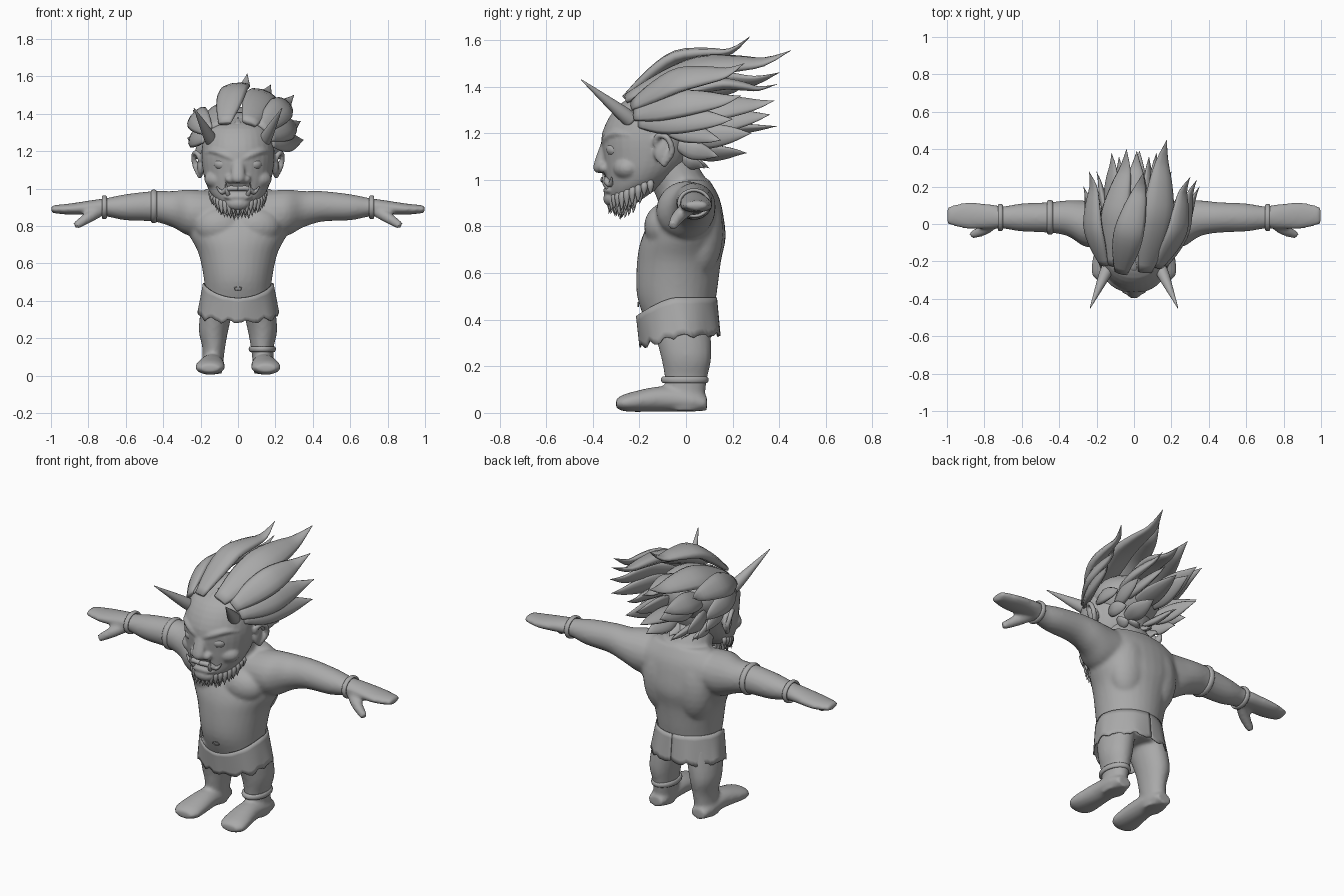
import bpy, bmesh, math, random
from mathutils import Vector, Matrix

if "Cube" in bpy.data.objects:
    bpy.data.objects.remove(bpy.data.objects["Cube"])
random.seed(4)
X, Y, Z = Vector((1, 0, 0)), Vector((0, 1, 0)), Vector((0, 0, 1))

grey = bpy.data.materials.new("clay_grey")
grey.use_nodes = True
grey.diffuse_color = (0.4, 0.4, 0.4, 1)
grey.node_tree.nodes["Principled BSDF"].inputs["Base Color"].default_value = grey.diffuse_color


def spline(points, steps):
    """Catmull-Rom resampling of tuples of any length."""
    points = [Vector(p) for p in points]
    padded = [points[0]] + points + [points[-1]]
    out = []
    for a, b, c, d in zip(padded, padded[1:], padded[2:], padded[3:]):
        for k in range(steps):
            t = k / steps
            out.append(b + (c - a) * t / 2 + (a * 2 - b * 5 + c * 4 - d) * t * t / 2
                       + (b * 3 - a - c * 3 + d) * t ** 3 / 2)
    return out + [points[-1]]


def loft(bm, path, u=None, v=None, up=Z, sides=20, steps=4):
    """Skin ellipses along a path of (x, y, z, half width, optional half depth)."""
    path = [tuple(p) + (p[3],) if len(p) == 4 else tuple(p) for p in path]
    path = [list(p) for p in resample(path, steps)]
    rings = []
    for i, p in enumerate(path):
        across, deep = u, v
        if u is None:
            ahead, behind = path[min(i + 1, len(path) - 1)], path[max(i - 1, 0)]
            tangent = Vector(ahead[:3]) - Vector(behind[:3])
            across = tangent.cross(up).normalized()
            deep = across.cross(tangent).normalized()
        ring = []
        for k in range(sides):
            angle = math.tau * k / sides
            ring.append(bm.verts.new(Vector(p[:3]) + across * max(p[3], .001) * math.cos(angle)
                                     + deep * max(p[4], .001) * math.sin(angle)))
        rings.append(ring)
    for ring, following in zip(rings, rings[1:]):
        for k in range(sides):
            n = (k + 1) % sides
            bm.faces.new((ring[k], ring[n], following[n], following[k]))
    bm.faces.new(rings[0])
    bm.faces.new(rings[-1])


resample = spline


def ball(bm, position, size):
    bmesh.ops.create_uvsphere(bm, u_segments=24, v_segments=14, radius=1,
                              matrix=Matrix.Translation(position) @ Matrix.Diagonal((*size, 1)))


def flip(path, s):
    return [(p[0] * s, *p[1:]) for p in path]


def finish(bm, name, voxel=0, smooth=4):
    bmesh.ops.recalc_face_normals(bm, faces=bm.faces)
    mesh = bpy.data.meshes.new(name)
    bm.to_mesh(mesh)
    bm.free()
    ob = bpy.data.objects.new(name, mesh)
    bpy.context.collection.objects.link(ob)
    mesh.materials.append(grey)
    mesh.shade_smooth()
    if voxel:
        fuse = ob.modifiers.new("Fuse", 'REMESH')
        fuse.mode, fuse.voxel_size, fuse.use_smooth_shade = 'VOXEL', voxel, True
        ob.modifiers.new("Soften", 'SMOOTH').iterations = smooth
    return ob


# Body: torso, neck, arms, legs and feet fused into one skin
bm = bmesh.new()
loft(bm, [(0, -.03, .36, .17, .13), (0, -.04, .5, .18, .17), (0, -.03, .65, .21, .18),
          (0, -.01, .75, .26, .18), (0, .01, .85, .29, .15), (0, .03, .93, .26, .11),
          (0, .03, 1, .17, .07)], X, Y, sides=32)
loft(bm, [(0, .02, .88, .15, .12), (0, -.04, 1, .13, .11), (0, -.1, 1.1, .12, .1)])
for s in (1, -1):
    ball(bm, (.1 * s, .06, .78), (.12, .1, .2))
    ball(bm, (.1 * s, -.09, .8), (.13, .09, .1))
    loft(bm, flip([(.1, 0, .87, .12, .11), (.25, 0, .87, .125), (.35, .03, .89, .097),
                   (.45, .035, .905, .082), (.6, .035, .9, .075, .07), (.7, .035, .9, .06, .05),
                   (.77, .04, .9, .066, .04), (.9, .045, .89, .07, .03),
                   (1, .045, .89, .045, .02)], s), Y, Z)
    loft(bm, flip([(.73, .02, .885, .03), (.8, -.03, .845, .03), (.87, -.06, .8, .02)], s))
    loft(bm, flip([(.1, -.03, .42, .09, .13), (.13, 0, .25, .08, .11), (.13, 0, .14, .06, .09),
                   (.14, 0, .01, .055, .075)], s), X, Y)
    loft(bm, flip([(.14, .09, .04, .045, .03), (.14, .03, .05, .06, .045), (.14, -.1, .06, .066, .055),
                   (.15, -.25, .045, .08, .04), (.15, -.3, .04, .05, .02)], s), X, Z)
finish(bm, "body", .011, 5)

# Head: skull, jaw, nose, brows, cheeks, lips and ears fused
bm = bmesh.new()
loft(bm, [(0, -.27, .9, .07, .06), (0, -.24, .95, .125, .1), (0, -.2, 1, .16, .145),
          (0, -.17, 1.08, .185), (0, -.155, 1.2, .195, .205), (0, -.135, 1.32, .165, .155),
          (0, -.09, 1.38, .08)], X, Y, sides=32)
loft(bm, [(0, -.34, 1.17, .03, .02), (0, -.37, 1.06, .038, .028), (0, -.36, 1.03, .025)], X, Y)
ball(bm, (0, -.33, .955), (.075, .025, .02))
ball(bm, (0, -.31, .92), (.065, .045, .04))
for s in (1, -1):
    ball(bm, (.04 * s, -.35, 1.05), (.028, .026, .023))
    ball(bm, (.095 * s, -.25, 1.05), (.085, .065, .055))
    loft(bm, flip([(.01, -.35, 1.15, .015), (.07, -.34, 1.18, .018), (.13, -.3, 1.2, .016),
                   (.17, -.24, 1.19, .01)], s))
    ball(bm, (.2 * s, -.1, 1.12), (.018, .038, .055))
    loft(bm, flip([(.2, -.13, 1.15, .014), (.22, -.12, 1.19, .014), (.236, -.08, 1.18, .014),
                   (.23, -.06, 1.12, .014), (.2, -.1, 1.06, .014)], s), up=X, sides=10)
finish(bm, "head", .008, 3)

# Eyeballs, horns, moustache and tusks
for s, side in ((1, "left"), (-1, "right")):
    bm = bmesh.new()
    ball(bm, (.085 * s, -.302, 1.13), (.044, .04, .034))
    finish(bm, side + "_eye")
    bm = bmesh.new()
    loft(bm, flip([(.14, -.235, 1.255, .034), (.165, -.29, 1.3, .029), (.235, -.45, 1.43, .002)], s))
    finish(bm, side + "_horn")
    bm = bmesh.new()
    loft(bm, flip([(0, -.355, 1, .013), (.05, -.347, 1, .015), (.085, -.325, .98, .012),
                   (.115, -.32, 1.01, .003)], s), sides=10)
    finish(bm, side + "_moustache")
    bm = bmesh.new()
    loft(bm, flip([(.05, -.33, .96, .012), (.06, -.35, .99, .01), (.066, -.355, 1.035, .001)], s),
         up=Y, sides=8)
    finish(bm, side + "_tusk")


def lock(bm, base, tip, width, bow, thick=.4, out=None):
    """Leaf-shaped tuft from base to tip, bowed outwards and flicked at the end."""
    base, tip = Vector(base), Vector(tip)
    out = out or ((base + tip) / 2 - Vector((0, -.05, 1.18))).normalized()
    path = []
    for t, r, k in ((0, .45, 0), (.2, .9, .7), (.4, 1, 1), (.65, .75, .3), (.85, .4, -.35), (1, 0, 0)):
        path.append((*(base.lerp(tip, t) + out * bow * k), width * r, width * r * thick))
    loft(bm, path, up=out, sides=10, steps=3)


# Beard: three rows of small tufts round the jaw
bm = bmesh.new()
for row, count in enumerate((21, 17, 11)):
    for i in range(count):
        angle = (i / (count - 1) - .5) * math.pi * (1.05 - .2 * row)
        front, lateral = math.cos(angle), math.sin(angle)
        shrink = 1 - .16 * row
        root = Vector((.138 * shrink * lateral, -.165 - .15 * shrink * front, 1 - .05 * front - .012 * row))
        hang = .07 + .025 * max(front, 0) + random.uniform(-.012, .012)
        end = root + Vector((.008 * lateral, -.018 * front, -hang))
        lock(bm, root, end, .015, .006, .8, Vector((lateral, -front, .1)).normalized())
finish(bm, "beard")

# Hair: scalp cap and swept-back locks, longer ones wider
bm = bmesh.new()
ball(bm, (0, -.07, 1.265), (.19, .17, .145))
finish(bm, "hair_cap")
locks = [((-.07, -.26, 1.35), (.05, .275, 1.615)), ((.06, -.255, 1.35), (.175, .45, 1.555)),
         ((-.12, -.22, 1.33), (-.04, .4, 1.46)), ((.13, -.23, 1.32), (.3, .25, 1.5)),
         ((.165, -.22, 1.28), (.335, .235, 1.36)), ((-.16, -.22, 1.31), (-.24, .28, 1.42)),
         ((-.175, -.2, 1.27), (-.27, .2, 1.27)), ((.175, -.2, 1.25), (.35, .2, 1.26)),
         ((0, -.05, 1.36), (.015, .39, 1.41)), ((0, 0, 1.2), (.03, .39, 1.23))]
for s in (1, -1):
    locks += [((.1 * s, -.02, 1.27), (.12 * s, .38, 1.34)), ((.12 * s, -.02, 1.18), (.2 * s, .28, 1.2)),
              ((.06 * s, 0, 1.12), (.08 * s, .26, 1.115)), ((.17 * s, -.1, 1.23), (.235 * s, .15, 1.17)),
              ((.14 * s, -.04, 1.15), (.17 * s, .14, 1.1)), ((.03 * s, 0, 1.1), (.04 * s, .1, 1.05)),
              ((.09 * s, -.03, 1.1), (.1 * s, .08, 1.05)), ((.07 * s, .02, 1.23), (.08 * s, .36, 1.28))]
bm = bmesh.new()
for base, tip in locks:
    rise = (base[2] + tip[2]) / 2 - 1.25
    lock(bm, base, tip, .025 + .09 * math.dist(base, tip), .012 + max(0, rise) * .25)
# Short fringe along the hairline
for i in range(9):
    x = (i - 4) * .03
    root = Vector((x, -.265 + abs(x) * .3, 1.32 - abs(x) * .25))
    lock(bm, root, root + Vector((x * .2, .08, .06)), .018, .006)
finish(bm, "hair_locks")

# Loincloth: wrapped strip with a dipped waist, ragged hem and overlap at the back
bm = bmesh.new()
columns, rows = 72, 6
grid = []
for i in range(columns + 1):
    turn = i / columns
    angle = math.pi / 2 + math.tau * turn
    front = max(0, -math.sin(angle))
    waist = .495 - .08 * front ** 1.5
    hem = .335 - .05 * front + .008 * math.sin(13 * angle) + random.uniform(-.006, .006)
    column = []
    for j in range(rows + 1):
        t = j / rows
        flare = 1 + .03 * turn + .02 * t * math.sin(7 * angle)
        column.append(bm.verts.new(((.186 + .028 * t) * flare * math.cos(angle),
                                    -.042 + .018 * t + .17 * flare * math.sin(angle),
                                    waist + (hem - waist) * t)))
    grid.append(column)
for left, right in zip(grid, grid[1:]):
    for j in range(rows):
        bm.faces.new((left[j], right[j], right[j + 1], left[j + 1]))
cloth = finish(bm, "loincloth")
cloth.modifiers.new("Thickness", 'SOLIDIFY').thickness = .006


# Bands on wrists, upper arm and ankle, plus the navel
def band(name, position, size, rotation=(0, 0, 0)):
    bpy.ops.mesh.primitive_torus_add(major_segments=36, minor_segments=10, major_radius=1,
                                     minor_radius=.14, location=position, rotation=rotation)
    ob = bpy.context.object
    ob.name, ob.scale = name, size
    ob.data.materials.append(grey)
    ob.data.shade_smooth()


sideways = (0, math.pi / 2, 0)
band("left_wrist_band", (.715, .035, .9), (.056, .064, .1), sideways)
band("right_wrist_band", (-.715, .035, .9), (.056, .064, .1), sideways)
band("right_arm_band", (-.45, .036, .905), (.079, .082, .12), sideways)
band("left_ankle_band", (.13, -.005, .142), (.064, .09, .11))
band("navel", (0, -.205, .465), (.02, .01, .02), (math.pi / 2, 0, 0))
